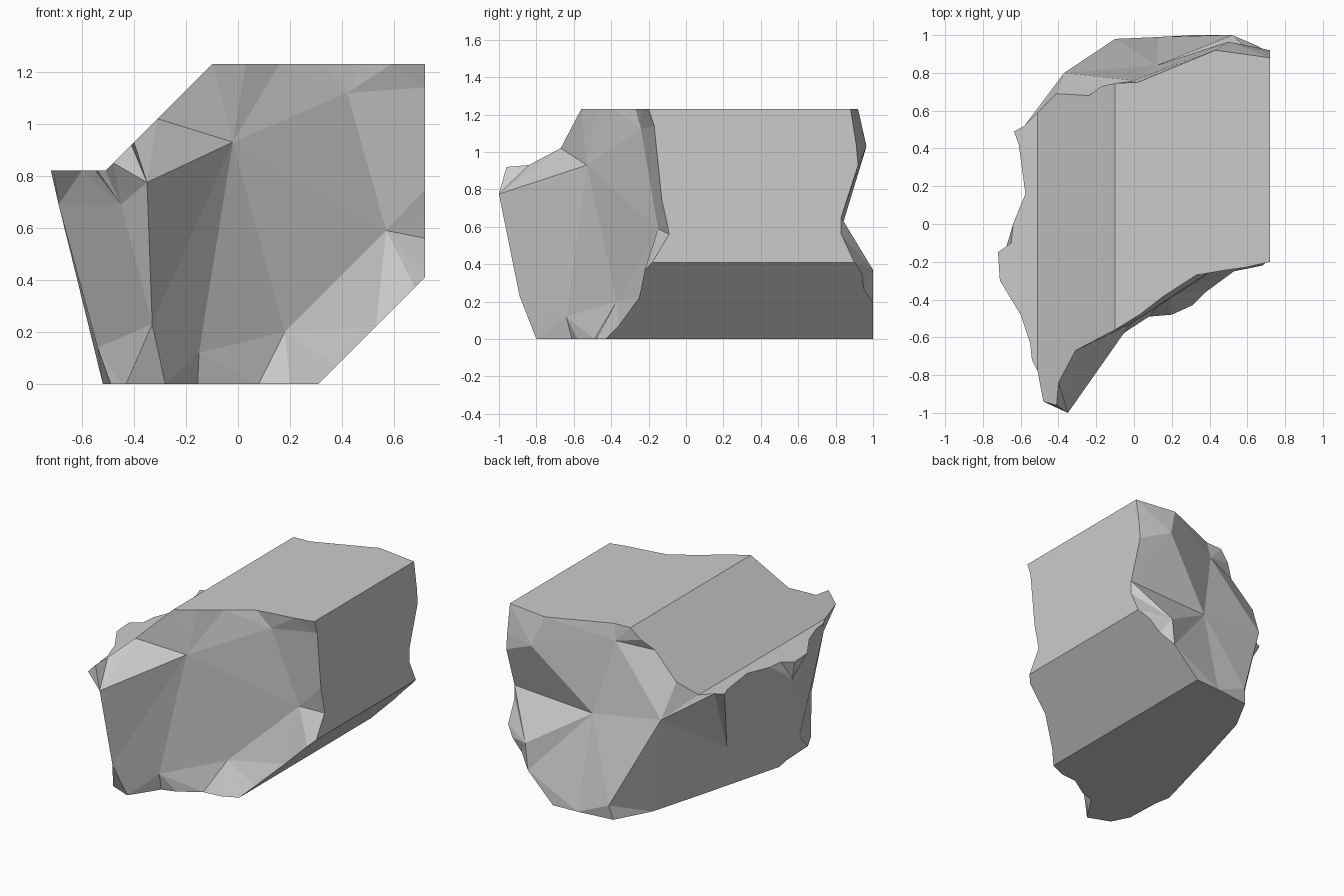
import bpy, bmesh
from mathutils import Vector
from mathutils.geometry import delaunay_2d_cdt

if "Cube" in bpy.data.objects:
    bpy.data.objects.remove(bpy.data.objects["Cube"])

# Rails: points lying on the flat cut planes of the boulder
def base(*p):   return [(x, y, 0.0) for x, y in p]
def under(*p):  return [(x, y, x - 0.31) for x, y in p]     # lower right bevel
def right(*p):  return [(0.72, y, z) for y, z in p]
def top(*p):    return [(x, y, 1.23) for x, y in p]
def slope(*p):  return [(x, y, x + 1.33) for x, y in p]     # upper left bevel
def ledge(*p):  return [(x, y, 0.82) for x, y in p]

bm = bmesh.new()
cache = {}

def vert(p):
    key = tuple(round(c, 3) for c in p)
    if key not in cache:
        cache[key] = bm.verts.new(key)
    return cache[key]

def face(points):
    vs = list(dict.fromkeys(vert(p) for p in points))
    if len(vs) > 2:
        bm.faces.new(vs)

def skin(outline, inner, axis, creases):
    """Triangulate a rough side, seen along the given axes."""
    pts = outline + inner
    flat = [Vector((p[axis], p[2])) for p in pts]
    edges = [(pts.index(a), pts.index(b)) for a, b in creases]
    res = delaunay_2d_cdt(flat, edges, [list(range(len(outline)))], 1, 1e-5)
    for tri in res[2]:
        face([pts[res[3][i][0]] for i in tri])

# Shared corners of the rough sides
tip, chin, foot = (-0.48, -0.94, 0.85), (-0.45, -0.85, 0.69), (-0.33, -0.89, 0.23)
heel, toe = (-0.43, -0.74, 0.0), (-0.12, 0.96, 0.0)
back_hip, back_foot = (-0.37, 0.80, 0.69), (-0.10, 0.98, 0.10)
ledge_end = (-0.51, 0.59, 0.82)

# Front rough side
peak, nose = (-0.02, -0.53, 0.93), (-0.35, -1.0, 0.775)
notch, low = (-0.15, -0.64, 0.12), (0.18, -0.37, 0.20)
side, high = (0.57, -0.15, 0.59), (0.42, -0.24, 1.12)
front = ([chin, foot, heel]
         + base((-0.28, -0.80), (-0.155, -0.61), (-0.06, -0.58), (0.08, -0.49), (0.20, -0.48))
         + under((0.31, -0.43), (0.38, -0.36), (0.53, -0.25), (0.68, -0.22))
         + right((-0.18, 0.41), (-0.09, 0.56), (-0.11, 0.66), (-0.13, 0.75), (-0.17, 1.14), (-0.20, 1.23))
         + top((0.59, -0.23), (0.48, -0.245), (0.33, -0.27), (0.16, -0.38), (0.03, -0.48), (-0.10, -0.56))
         + slope((-0.31, -0.67), (-0.40, -0.84), (-0.41, -0.96)) + [tip])
skin(front, [peak, nose, notch, low, side, high], 0,
     [(peak, p) for p in (nose, foot, notch, low, side, high)]
     + [(nose, foot), (low, side)] + [(peak, p) for p in slope((-0.31, -0.67))])

# Back rough side
dent, brow, bump, hip = (0.12, 0.84, 0.62), (0.0, 0.76, 1.12), (0.50, 0.965, 1.03), (0.52, 1.0, 0.37)
back = ([back_hip, back_foot, toe] + base((0.13, 0.99))
        + under((0.31, 1.0), (0.50, 1.0), (0.58, 0.95), (0.66, 0.94))
        + right((0.90, 0.41), (0.83, 0.56), (0.83, 0.65), (0.92, 0.93), (0.91, 1.04), (0.88, 1.23))
        + top((0.43, 0.92), (0.02, 0.75), (-0.10, 0.745))
        + slope((-0.17, 0.73), (-0.24, 0.68), (-0.41, 0.69)) + [ledge_end])
skin(back, [dent, brow, bump, hip], 0,
     [(dent, p) for p in (brow, bump, hip, back_hip, back_foot)] + [(brow, bump), (brow, back_hip)])

# Left rough side with the overhanging ledge
lip, knee, hollow = (-0.69, -0.17, 0.69), (-0.54, -0.46, 0.14), (-0.45, 0.20, 0.30)
left = ([tip] + ledge((-0.51, -0.78), (-0.54, -0.72), (-0.55, -0.63), (-0.60, -0.48), (-0.71, -0.30),
                      (-0.72, -0.15), (-0.65, -0.10), (-0.64, 0.0), (-0.575, 0.16), (-0.61, 0.42),
                      (-0.635, 0.49), (-0.58, 0.52))
        + [ledge_end, back_hip, back_foot, toe]
        + base((-0.25, 0.72), (-0.36, 0.33), (-0.52, -0.27), (-0.50, -0.38), (-0.49, -0.62), (-0.45, -0.70))
        + [heel, foot, chin])
skin(left, [lip, knee, hollow], 1, [(lip, knee), (lip, chin), (knee, chin)])

# Flat cut faces close the boulder
def cap(on_plane, *loops):
    face([p for loop in loops for p in loop if abs(on_plane(p)) < 1e-4])

rear = back[::-1]
cap(lambda p: p[2], front, rear, left)
cap(lambda p: p[2] - p[0] + 0.31, front, rear)
cap(lambda p: p[0] - 0.72, front, rear)
cap(lambda p: p[2] - 1.23, front, rear)
cap(lambda p: p[2] - p[0] - 1.33, front, left, rear)
cap(lambda p: p[2] - 0.82, left)

bmesh.ops.recalc_face_normals(bm, faces=bm.faces)
mesh = bpy.data.meshes.new("boulder")
bm.to_mesh(mesh)
bm.free()
bpy.context.collection.objects.link(bpy.data.objects.new("boulder", mesh))
